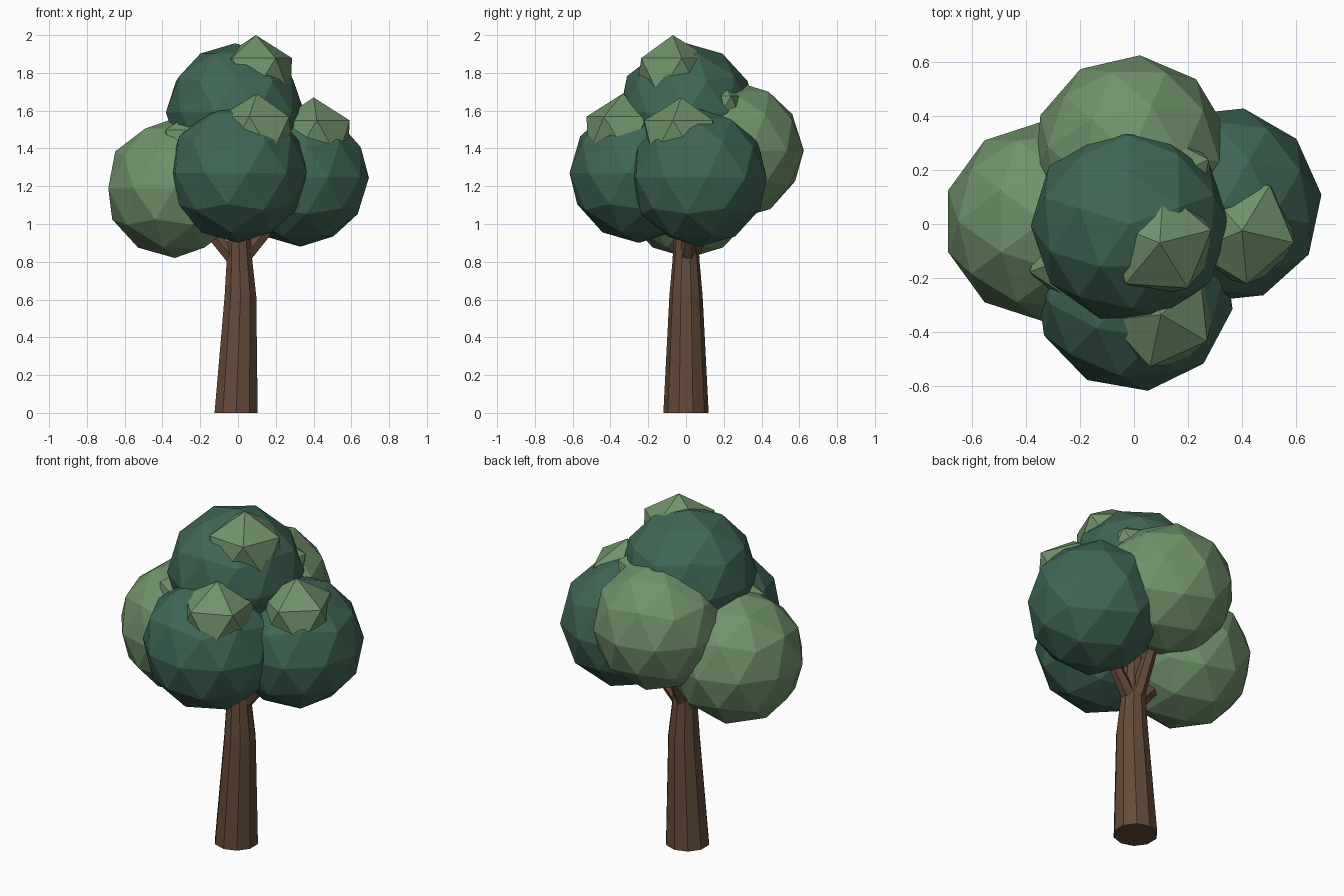
import bpy, bmesh
from math import radians, cos, sin, pi
from mathutils import Vector

cube = bpy.data.objects.get("Cube")
if cube:
    bpy.data.objects.remove(cube, do_unlink=True)


def material(name, rgb):
    m = bpy.data.materials.new(name)
    m.use_nodes = True
    color = (*rgb, 1)
    m.diffuse_color = color
    bsdf = m.node_tree.nodes["Principled BSDF"]
    bsdf.inputs["Base Color"].default_value = color
    bsdf.inputs["Roughness"].default_value = 0.9
    return m


BARK = material("bark brown", (0.127, 0.070, 0.040))
DARK = material("dark foliage green", (0.051, 0.133, 0.089))
LIGHT = material("light foliage green", (0.162, 0.287, 0.144))


def finish(name, bm, mat):
    bmesh.ops.recalc_face_normals(bm, faces=bm.faces)
    mesh = bpy.data.meshes.new(name)
    bm.to_mesh(mesh)
    bm.free()
    mesh.materials.append(mat)
    obj = bpy.data.objects.new(name, mesh)
    bpy.context.collection.objects.link(obj)
    return obj


def leaf_ball(name, center, radius, turn, detail, mat):
    """Faceted ball of leaves, turned about its upright axis."""
    bm = bmesh.new()
    bmesh.ops.create_icosphere(bm, subdivisions=detail, radius=radius)
    obj = finish(name, bm, mat)
    obj.location = center
    obj.rotation_euler.z = radians(turn)


def tapered_limb(name, path, sides):
    """Faceted tube through (center, radius) stations, capped at both ends."""
    bm = bmesh.new()
    rings = []
    axis = Vector(path[-1][0]) - Vector(path[0][0])
    tilt = Vector((0, 0, 1)).rotation_difference(axis)
    for center, radius in path:
        ring = []
        for i in range(sides):
            a = 2 * pi * (i + 0.5) / sides
            offset = Vector((cos(a), sin(a), 0)) * radius
            ring.append(bm.verts.new(Vector(center) + tilt @ offset))
        rings.append(ring)
    for low, high in zip(rings, rings[1:]):
        for i in range(sides):
            j = (i + 1) % sides
            bm.faces.new((low[i], low[j], high[j], high[i]))
    bm.faces.new(rings[0][::-1])
    bm.faces.new(rings[-1])
    return finish(name, bm, BARK)


# Trunk, with a flat foot on the ground
trunk = tapered_limb("trunk", [
    ((-0.01, 0, 0), 0.12),
    ((0.013, 0, 0.62), 0.088),
    ((0.008, 0, 0.8), 0.072),
    ((0, 0, 1.15), 0.05),
], 10)
for v in trunk.data.vertices:
    if v.co.z < 0.1:
        v.co.z = 0

# Branches reaching into the foliage
for name, tip in (("right_branch", (-0.25, 0, 1.08)),
                  ("left_branch", (0.25, 0.04, 1.08)),
                  ("back_branch", (0, 0.2, 1.2))):
    root = Vector((0, 0, 0.79))
    tapered_limb(name, [(root, 0.045), (tip, 0.03)], 6)

# Main foliage masses: name, center, radius, turn, colour
for name, center, radius, turn, mat in (
    ("foliage_right", (-0.335, 0.01, 1.19), 0.37, 0, LIGHT),
    ("foliage_front", (0, -0.25, 1.27), 0.37, 8, DARK),
    ("foliage_left", (0.33, 0.07, 1.245), 0.365, -12, DARK),
    ("foliage_back", (-0.01, 0.26, 1.39), 0.365, -5, LIGHT),
    ("foliage_top", (-0.015, 0, 1.59), 0.367, 19, DARK),
):
    leaf_ball(name, center, radius, turn, 2, mat)

# Small angular tufts poking out of the big masses
for name, center, turn in (
    ("tuft_top", (0.095, -0.07, 1.78), 14),
    ("tuft_front", (0.1, -0.335, 1.47), -30),
    ("tuft_left", (0.4, -0.025, 1.45), -13),
    ("tuft_right", (-0.2, -0.11, 1.4), 56),
    ("tuft_back", (0.1, 0.15, 1.58), 27),
):
    leaf_ball(name, center, 0.22, turn, 1, LIGHT)
